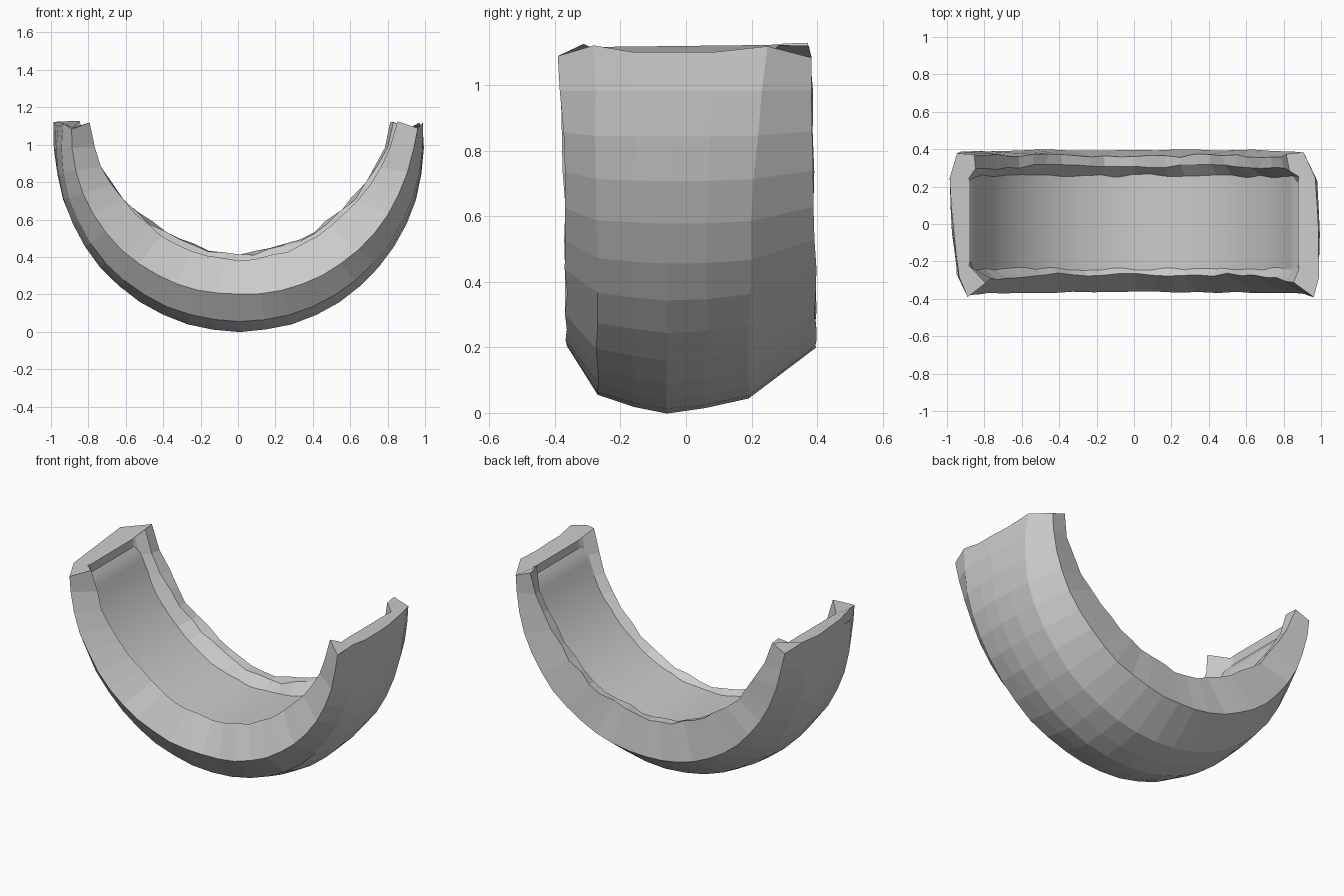
import bpy, bmesh, math, random

if "Cube" in bpy.data.objects:
    bpy.data.objects.remove(bpy.data.objects["Cube"])
random.seed(4)

SEGS = 24
T = math.radians(97)          # half sweep of the trough
HUB = 1.0                     # height of the sweep centre
FLOOR_HUB, FLOOR_R = 1.24, 0.88


def floor_radius(t):
    """Distance from the sweep centre to the liner arc at angle t."""
    d = FLOOR_HUB - HUB
    c = math.cos(t)
    r = -d * c + math.sqrt(FLOOR_R ** 2 - (d * math.sin(t)) ** 2)
    return min(r, 0.88)


# Shell section: (y, radius at bottom, y at end, radius at end, blend power)
SECTION = [
    (-0.27, 0.615, -0.31, 0.84, 2.5),
    (-0.365, 0.80, -0.39, 0.93, 1.5),
    (-0.27, 0.945, -0.28, 0.97, 1.5),
    (-0.16, 0.98, -0.16, 0.975, 1.5),
    (-0.06, 1.0, -0.05, 0.98, 1.5),
    (0.06, 0.985, 0.08, 0.985, 1.5),
    (0.19, 0.955, 0.25, 0.985, 1.5),
    (0.395, 0.80, 0.38, 0.93, 1.5),
    (0.365, 0.58, 0.365, 0.84, 2.5),
    (0.31, 0.585, 0.29, 0.85, 2.5),
]


def section(t):
    s = abs(t) / T
    end = s > 0.99
    side = math.copysign(1, t)
    pts = []
    for y0, r0, y1, r1, p in SECTION:
        rim = r0 < 0.7
        y = y0 + (y1 - y0) * s ** 4
        r = r0 + (r1 - r0) * s ** p
        y += random.uniform(-.01, .01) * (1 if rim else 0.4)
        r += random.uniform(-.01, .01) * (1 if rim else 0.2)
        r -= side * y * 0.07 * s ** 4          # both arms twist slightly
        tt = t
        if end:               # uneven end edge: corners rise, middle dips
            if rim:
                tt += side * 0.025
            elif abs(y) > 0.34:
                tt -= side * 0.03
            elif abs(y) < 0.2:
                tt -= side * 0.02
        pts.append((r * math.sin(tt) + 0.008, y, HUB - r * math.cos(tt)))
    # inner lip runs down to just under the liner
    f = floor_radius(t)
    under = 0.005 if end else 0.04
    for y, dr in ((0.25, 0.01), (0.22, under), (-0.20, under), (-0.23, 0.01)):
        r = f + dr
        tt = t - (side * 0.02 if end else 0)
        pts.append((r * math.sin(tt), y + random.uniform(-.01, .01), HUB - r * math.cos(tt)))
    return pts


def loft(name, rings, closed=True):
    bm = bmesh.new()
    loops = [[bm.verts.new(p) for p in ring] for ring in rings]
    n = len(loops[0])
    for a, b in zip(loops, loops[1:]):
        for i in range(n if closed else n - 1):
            j = (i + 1) % n
            bm.faces.new((a[i], a[j], b[j], b[i]))
    if closed:
        bm.faces.new(loops[0])
        bm.faces.new(loops[-1])
    bmesh.ops.recalc_face_normals(bm, faces=bm.faces)
    me = bpy.data.meshes.new(name)
    bm.to_mesh(me)
    bm.free()
    ob = bpy.data.objects.new(name, me)
    bpy.context.collection.objects.link(ob)
    return ob


# Faceted outer shell
angles = [-T + 2 * T * i / SEGS for i in range(SEGS + 1)]
loft("trough_shell", [section(t) for t in angles])

# Smooth liner set inside the shell, rounded off at both ends
liner_T = math.radians(93)
rings = []
for i in range(65):
    t = -liner_T + 2 * liner_T * i / 64
    u = max(0.0, (abs(t) / liner_T - 0.95) / 0.05)
    r = floor_radius(t) + 0.03 * u * u
    ring = []
    for y, rr in ((-0.27, r), (0.27, r), (0.27, r + 0.06), (-0.27, r + 0.06)):
        ring.append((rr * math.sin(t), y, HUB - rr * math.cos(t)))
    rings.append(ring)
liner = loft("smooth_liner", rings)
bpy.context.view_layer.objects.active = liner
liner.select_set(True)
bpy.ops.object.shade_smooth_by_angle(angle=math.radians(35))
